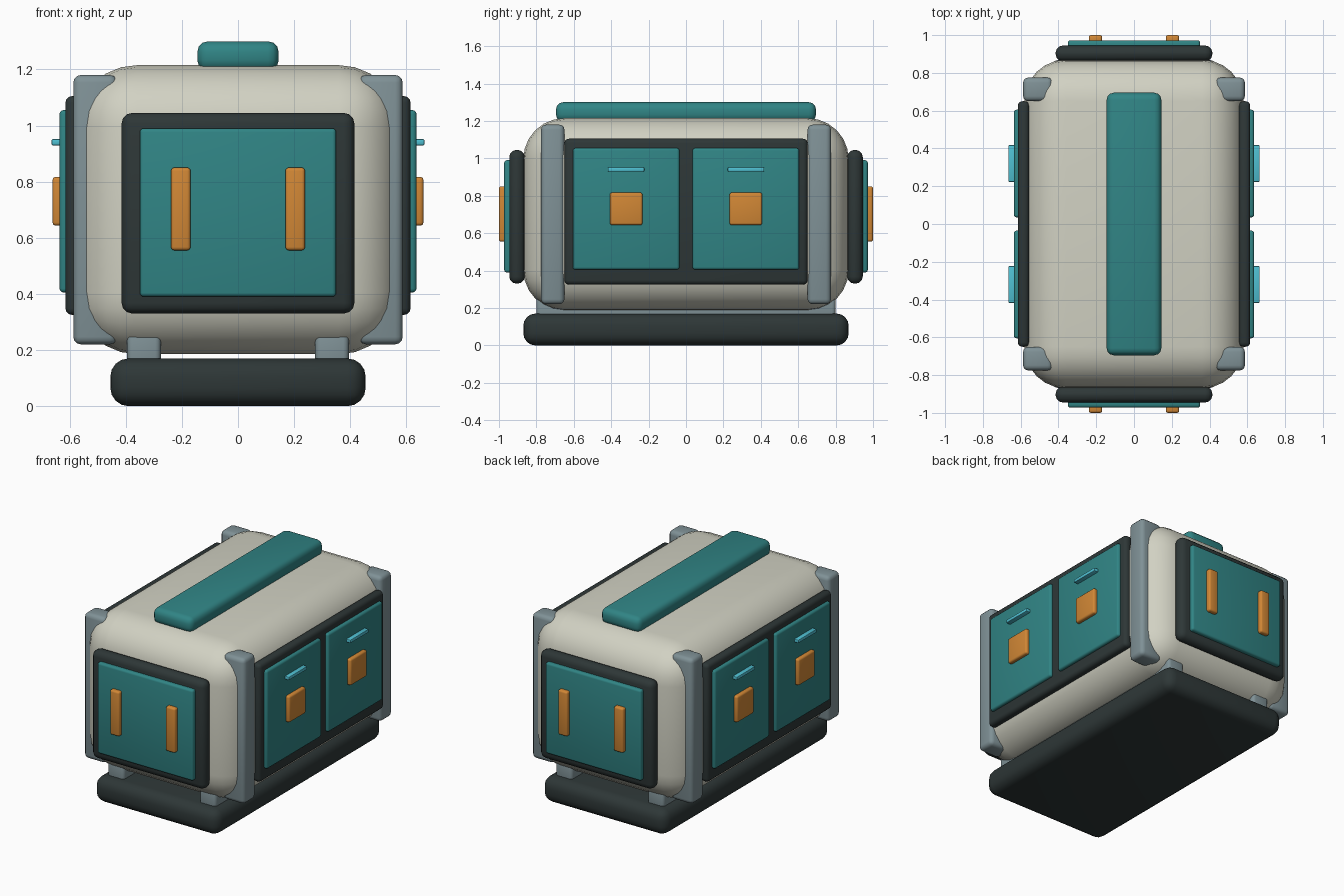
import bpy
import bmesh
import math
from mathutils import Vector

if "Cube" in bpy.data.objects:
    bpy.data.objects.remove(bpy.data.objects["Cube"])


def material(name, rgb):
    m = bpy.data.materials.new(name)
    m.diffuse_color = (*rgb, 1.0)
    m.use_nodes = True
    m.node_tree.nodes["Principled BSDF"].inputs["Base Color"].default_value = m.diffuse_color
    return m


CREAM = material("cream shell", (0.64, 0.64, 0.545))
TEAL = material("teal panel", (0.03, 0.233, 0.235))
DARK = material("dark rubber", (0.027, 0.038, 0.038))
GRAY = material("blue gray metal", (0.214, 0.285, 0.307))
ORANGE = material("orange handle", (0.64, 0.243, 0.036))
CYAN = material("cyan light", (0.078, 0.522, 0.64))


def block(name, x, y, z, bevel, mat, segments=3):
    """Rounded box spanning the given (min, max) ranges."""
    lo, hi = Vector((x[0], y[0], z[0])), Vector((x[1], y[1], z[1]))
    centre, size = (lo + hi) / 2, hi - lo
    bm = bmesh.new()
    bmesh.ops.create_cube(bm, size=1)
    bmesh.ops.scale(bm, vec=size, verts=bm.verts)
    bmesh.ops.bevel(bm, geom=bm.edges[:], offset=bevel, segments=segments,
                    profile=0.5, affect='EDGES')
    mesh = bpy.data.meshes.new(name)
    bm.to_mesh(mesh)
    bm.free()
    mesh.materials.append(mat)
    ob = bpy.data.objects.new(name, mesh)
    ob.location = centre
    bpy.context.collection.objects.link(ob)
    bpy.ops.object.select_all(action='DESELECT')
    ob.select_set(True)
    bpy.context.view_layer.objects.active = ob
    bpy.ops.object.shade_smooth_by_angle(angle=math.radians(40))
    return ob


def span(sign, a, b):
    """Range a..b, mirrored when sign is negative."""
    return (a, b) if sign > 0 else (-b, -a)


# Main shell, base and roof bar
block("shell", (-0.58, 0.58), (-0.87, 0.87), (0.185, 1.215), 0.22, CREAM, 6)
block("base", (-0.455, 0.455), (-0.87, 0.87), (0, 0.17), 0.065, DARK, 4)
block("roof_bar", (-0.145, 0.145), (-0.695, 0.695), (1.195, 1.3), 0.038, TEAL)

for sx in (-1, 1):
    side = "right" if sx > 0 else "left"
    # Skid rails between base and shell
    block(f"{side}_rail", span(sx, 0.275, 0.395), (-0.8, 0.8), (0.13, 0.265), 0.02, GRAY)
    # Side door frame
    block(f"{side}_frame", span(sx, 0.555, 0.615), (-0.65, 0.65), (0.325, 1.105), 0.024, DARK)
    for sy in (-1, 1):
        tag = f"{side}_{'back' if sy > 0 else 'front'}"
        # Corner pillar
        block(f"{tag}_pillar", span(sx, 0.43, 0.587), span(sy, 0.65, 0.775),
              (0.22, 1.18), 0.027, GRAY)
        # Side door with latch and light strip
        block(f"{tag}_door", span(sx, 0.59, 0.636), span(sy, 0.035, 0.605),
              (0.405, 1.055), 0.014, TEAL)
        block(f"{tag}_latch", span(sx, 0.615, 0.661), span(sy, 0.233, 0.407),
              (0.643, 0.817), 0.012, ORANGE)
        block(f"{tag}_light", span(sx, 0.62, 0.665), span(sy, 0.223, 0.418),
              (0.929, 0.952), 0.006, CYAN, 2)

for sy in (-1, 1):
    end = "back" if sy > 0 else "front"
    # End hatch with frame and two upright handles
    block(f"{end}_frame", (-0.415, 0.415), span(sy, 0.862, 0.945), (0.33, 1.045), 0.038, DARK)
    block(f"{end}_hatch", (-0.35, 0.35), span(sy, 0.915, 0.972), (0.39, 0.99), 0.014, TEAL)
    for sx in (-1, 1):
        block(f"{end}_handle_{'right' if sx > 0 else 'left'}", span(sx, 0.169, 0.239),
              span(sy, 0.95, 1.0), (0.555, 0.85), 0.012, ORANGE)
